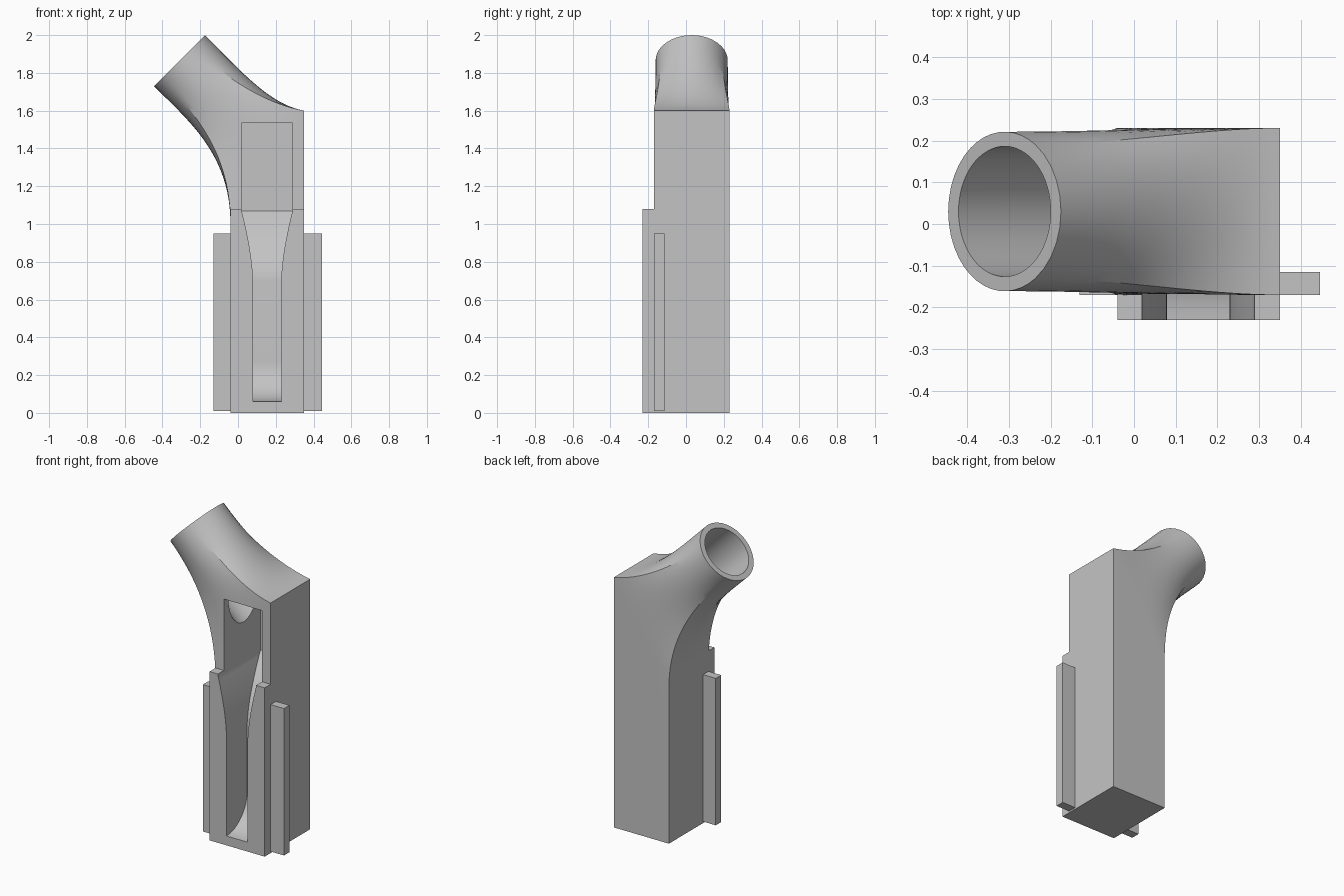
import bpy
import bmesh
from math import sin, cos, pi, radians, sqrt
from mathutils import Vector, Matrix

cube = bpy.data.objects.get("Cube")
if cube:
    bpy.data.objects.remove(cube, do_unlink=True)

GREY = (0.55, 0.55, 0.55, 1)
mat = bpy.data.materials.new("light_grey")
mat.use_nodes = True
mat.diffuse_color = GREY
mat.node_tree.nodes["Principled BSDF"].inputs["Base Color"].default_value = GREY

LEFT, RIGHT, FRONT, BACK = -0.04, 0.35, -0.17, 0.23
PLATE_FRONT = -0.23
MID_Y = 0.03
MOUTH = Vector((-0.31, MID_Y, 1.865))
AXIS = Vector((-1, 0, 1)).normalized()
ACROSS = Vector((1, 0, 1)).normalized()


def finish(name, bm):
    bmesh.ops.recalc_face_normals(bm, faces=bm.faces)
    mesh = bpy.data.meshes.new(name)
    bm.to_mesh(mesh)
    bm.free()
    mesh.materials.append(mat)
    ob = bpy.data.objects.new(name, mesh)
    bpy.context.collection.objects.link(ob)
    return ob


def loft(name, rings):
    """Skin closed rings of equal length and cap both ends."""
    bm = bmesh.new()
    rows = [[bm.verts.new(p) for p in ring] for ring in rings]
    n = len(rows[0])
    for a, b in zip(rows, rows[1:]):
        for i in range(n):
            j = (i + 1) % n
            bm.faces.new((a[i], a[j], b[j], b[i]))
    bm.faces.new(rows[0][::-1])
    bm.faces.new(rows[-1])
    return finish(name, bm)


def box(name, x0, x1, y0, y1, z0, z1):
    return loft(name, [[(x0, y0, z), (x1, y0, z), (x1, y1, z), (x0, y1, z)]
                       for z in (z0, z1)])


def select_only(ob):
    bpy.ops.object.select_all(action='DESELECT')
    ob.select_set(True)
    bpy.context.view_layer.objects.active = ob


def boolean(ob, tool, operation):
    tool.hide_render = True
    mod = ob.modifiers.new(operation.lower(), 'BOOLEAN')
    mod.operation = operation
    mod.solver = 'EXACT'
    mod.object = tool
    select_only(ob)
    bpy.ops.object.modifier_apply(modifier=mod.name)
    bpy.data.objects.remove(tool, do_unlink=True)


# Body: square shaft that sweeps into a round, tilted neck
N = 10
top_corner, low_corner = radians(57), radians(135)
spine = []                     # (side position, y, mouth angle)
for k in range(4 * N):
    side, t = divmod(k, N)
    t /= N
    if side == 0:              # right side, back to front
        spine.append((0, BACK + (FRONT - BACK) * t, top_corner * (2 * t - 1)))
    elif side == 1:            # front side, right to left
        spine.append((t, FRONT, top_corner + (low_corner - top_corner) * t))
    elif side == 2:            # left side, front to back
        spine.append((1, FRONT + (BACK - FRONT) * t,
                      low_corner + 2 * (pi - low_corner) * t))
    else:                      # back side, left to right
        spine.append((1 - t, BACK,
                      -low_corner + (low_corner - top_corner) * t))


def neck_point(u, y, angle, s):
    start = Vector((RIGHT + (LEFT - RIGHT) * u, y, 1.6 - 0.6 * u))
    end = MOUTH + 0.191 * (ACROSS * cos(angle) - Vector((0, 1, 0)) * sin(angle))
    leave = Vector((-0.55, 0, 0.1)).lerp(Vector((0, 0, 1.1)), u)
    arrive = AXIS * 0.8
    s2, s3 = s * s, s * s * s
    return (start * (2 * s3 - 3 * s2 + 1) + leave * (s3 - 2 * s2 + s)
            + end * (3 * s2 - 2 * s3) + arrive * (s3 - s2))


STEPS = 24
rings = [[(RIGHT + (LEFT - RIGHT) * u, y, 0) for u, y, a in spine]]
rings += [[neck_point(u, y, a, i / STEPS) for u, y, a in spine]
          for i in range(STEPS + 1)]
body = loft("body", rings)

# Raised lower front plate
boolean(body, box("front_plate", LEFT, RIGHT, PLATE_FRONT, FRONT + 0.03, 0, 1.08), 'UNION')

# Front channel: rounded foot, narrow run, flare, tall pocket
sections = []                  # (height, half width, back y)
for i in range(13):
    a = i / 12 * pi / 2
    sections.append((0.06 + 0.21 * (1 - cos(a)), 0.075, PLATE_FRONT + 0.21 * sin(a)))
for i in range(13):
    f = (i / 12) ** 1.6
    sections.append((0.7 + 0.37 * i / 12, 0.075 + 0.06 * f, -0.02 + 0.22 * f))
sections.append((1.535, 0.135, 0.2))
CX = 0.154
channel = loft("channel_cutter", [
    [(CX - w, -0.3, z), (CX + w, -0.3, z), (CX + w, y, z), (CX - w, y, z)]
    for z, w, y in sections])
boolean(body, channel, 'DIFFERENCE')

# Straight bore from the neck mouth into the pocket
bore = loft("bore_cutter", [
    [MOUTH + AXIS * d + 0.156 * (ACROSS * cos(a) + Vector((0, 1, 0)) * sin(a))
     for a in (2 * pi * i / 64 for i in range(64))]
    for d in (0.05, -0.63)])
boolean(body, bore, 'DIFFERENCE')

select_only(body)
bpy.ops.object.shade_smooth_by_angle(angle=radians(25))

# Side rails
box("right_rail", -0.13, LEFT, FRONT, -0.115, 0.01, 0.95)
box("left_rail", RIGHT, 0.445, FRONT, -0.115, 0.01, 0.95)
